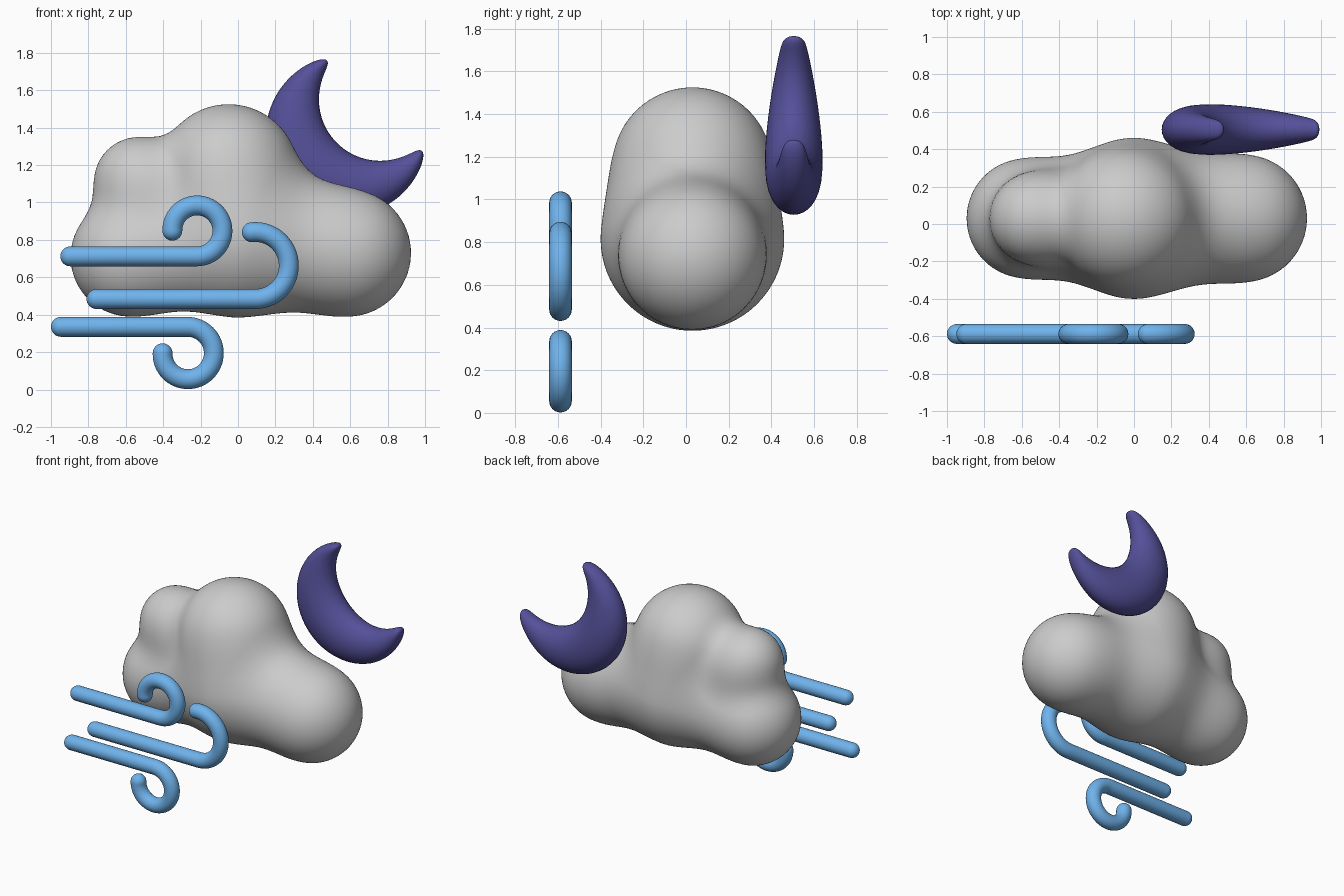
import bpy, bmesh
from math import sin, cos, pi, radians, sqrt
from mathutils import Vector

if "Cube" in bpy.data.objects:
    bpy.data.objects.remove(bpy.data.objects["Cube"])

SIDES = 32


def finish(name, bm, color=None):
    bmesh.ops.recalc_face_normals(bm, faces=bm.faces)
    for f in bm.faces:
        f.smooth = True
    me = bpy.data.meshes.new(name)
    bm.to_mesh(me)
    bm.free()
    ob = bpy.data.objects.new(name, me)
    bpy.context.collection.objects.link(ob)
    if color:
        mat = bpy.data.materials.new(name + "_color")
        mat.diffuse_color = color
        mat.use_nodes = True
        mat.node_tree.nodes["Principled BSDF"].inputs["Base Color"].default_value = mat.diffuse_color
        me.materials.append(mat)
    return ob


def sweep(name, sections, y, color):
    """Loft elliptical sections: (centre, half-width vector) in the XZ plane, and half depth in y."""
    bm = bmesh.new()
    rings = []
    for c, w, d in sections:
        ring = []
        for i in range(SIDES):
            a = 2 * pi * i / SIDES
            p = c + w * cos(a)
            ring.append(bm.verts.new((p.x, y + d * sin(a), p.y)))
        rings.append(ring)
    for r0, r1 in zip(rings, rings[1:]):
        for i in range(SIDES):
            j = (i + 1) % SIDES
            bm.faces.new((r0[i], r0[j], r1[j], r1[i]))
    bm.faces.new(rings[0])
    bm.faces.new(rings[-1])
    return finish(name, bm, color)


def polar(c, r, a):
    return Vector((c[0] + r * cos(a), c[1] + r * sin(a)))


# Cloud: spherical lobes (centre, radius, blend width) melted together
LOBES = [
    (Vector((0, 0.03, 0.815)), 0.43, 0),
    (Vector((-0.05, 0.03, 1.15)), 0.375, 0.15),
    (Vector((0.585, 0.03, 0.73)), 0.34, 0.32),
    (Vector((-0.575, 0.03, 0.71)), 0.32, 0.30),
    (Vector((-0.53, 0.03, 1.11)), 0.24, 0.15),
]


def cloud_distance(p):
    total = 9
    for c, r, blend in LOBES:
        d = (p - c).length - r
        h = max(blend - abs(total - d), 0)
        total = min(total, d) - (h * h / blend / 4 if h else 0)
    return total


bm = bmesh.new()
bmesh.ops.create_icosphere(bm, subdivisions=6, radius=1)
core = Vector((-0.02, 0.03, 0.82))
for v in bm.verts:
    n = v.co.normalized()
    hi = 1.1
    while cloud_distance(core + n * hi) > 0:
        hi -= 0.05
    lo, hi = hi, hi + 0.05
    for _ in range(10):
        mid = (lo + hi) / 2
        if cloud_distance(core + n * mid) > 0:
            hi = mid
        else:
            lo = mid
    v.co = core + n * lo
finish("cloud", bm)

# Crescent moon: sections between an outer and an inner arc, rounded tips
sections = []
N = 96
for i in range(N + 1):
    t = sin((i / N - 0.5) * pi) * 0.99999
    outer = polar((0.58, 1.36), 0.432, radians(226.4 + 119.5 * t))
    inner = polar((0.76, 1.55), 0.327 + 0.008 * t ** 8, radians(226.4 + 83 * t))
    tip = sqrt(1 - abs(t) ** 40)
    depth = 0.052 + 0.083 * cos(t * pi / 2) ** 1.3
    sections.append(((outer + inner) / 2, (outer - inner) / 2 * tip,
                     depth * sqrt(1 - abs(t) ** 26)))
sweep("moon", sections, 0.505, (0.09, 0.08, 0.32, 1))


# Wind streams: straight tube ending in a curl, rounded ends
def wind(name, x0, z0, cx, r, turn, tighten=0):
    tube, up = 0.053, (1 if turn > 0 else -1)
    cz = z0 + up * r
    path = [(Vector((x0, z0)), Vector((0, -up)))]
    steps = 48
    for i in range(steps + 1):
        t = i / steps
        a = radians(-90 * up + turn * t)
        path.append((polar((cx, cz), r - tighten * t ** 3, a), polar((0, 0), 1, a)))
    secs = [(p, n * tube, tube) for p, n in path]

    def cap(p, n, direction):
        out = []
        for k in range(1, 9):
            a = k / 8 * pi / 2 * 0.995
            out.append((p + direction * tube * sin(a), n * tube * cos(a), tube * cos(a)))
        return out

    p, n = path[-1]
    forward = Vector((-n.y, n.x)) * up
    secs = cap(*path[0], Vector((-1, 0)))[::-1] + secs + cap(p, n, forward)
    sweep(name, secs, -0.588, (0.16, 0.45, 0.84, 1))


wind("wind_upper", -0.897, 0.712, -0.22, 0.137, 270, 0.006)
wind("wind_middle", -0.757, 0.484, 0.0925, 0.179, 186)
wind("wind_lower", -0.947, 0.335, -0.27, 0.141, -270, 0.008)
